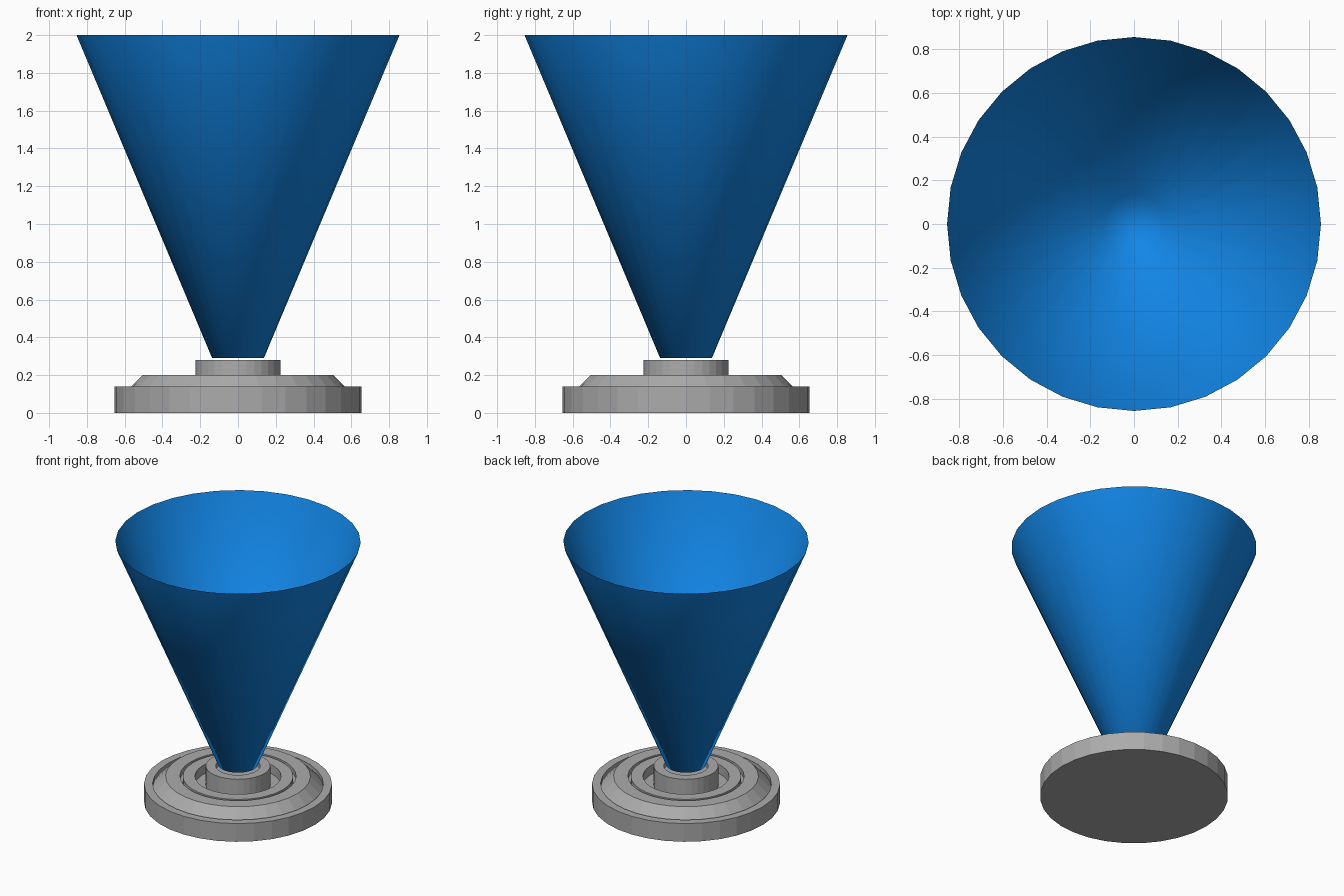
import bpy
import math

SIDES = 32

cube = bpy.data.objects.get("Cube")
if cube:
    bpy.data.objects.remove(cube)


def material(name, color):
    mat = bpy.data.materials.new(name)
    mat.use_nodes = True
    mat.diffuse_color = color
    mat.node_tree.nodes["Principled BSDF"].inputs["Base Color"].default_value = color
    return mat


def lathe(name, profile, mat, cap_start=True, cap_end=True, smooth=False):
    """Revolve (radius, height) points, listed bottom outside to top inside."""
    verts, faces = [], []
    for r, z in profile:
        for i in range(SIDES):
            a = math.tau * i / SIDES
            verts.append((r * math.cos(a), r * math.sin(a), z))
    for k in range(len(profile) - 1):
        low, high = k * SIDES, (k + 1) * SIDES
        for i in range(SIDES):
            j = (i + 1) % SIDES
            faces.append((low + i, low + j, high + j, high + i))
    if cap_start:
        faces.append(tuple(reversed(range(SIDES))))
    if cap_end:
        last = (len(profile) - 1) * SIDES
        faces.append(tuple(range(last, last + SIDES)))
    mesh = bpy.data.meshes.new(name)
    mesh.from_pydata(verts, [], faces)
    mesh.materials.append(mat)
    for poly in mesh.polygons:
        poly.use_smooth = smooth
    obj = bpy.data.objects.new(name, mesh)
    bpy.context.collection.objects.link(obj)
    return obj


grey = material("metal grey", (0.41, 0.41, 0.41, 1))
blue = material("beam blue", (0.006, 0.24, 0.8, 1))

# Stepped base: outer rim, bevelled ring, inner ring and recessed hub
lathe("projector_base", [
    (0.655, 0), (0.655, 0.14),
    (0.595, 0.14), (0.595, 0.11),
    (0.575, 0.13), (0.505, 0.20),
    (0.405, 0.20), (0.405, 0.16),
    (0.385, 0.16), (0.385, 0.20),
    (0.30, 0.20), (0.30, 0.13),
    (0.225, 0.13), (0.225, 0.28),
    (0.155, 0.28), (0.155, 0.24),
], grey)

# Open-topped light cone floating just above the hub
lathe("light_cone", [(0.137, 0.29), (0.855, 2)], blue, cap_end=False, smooth=True)
